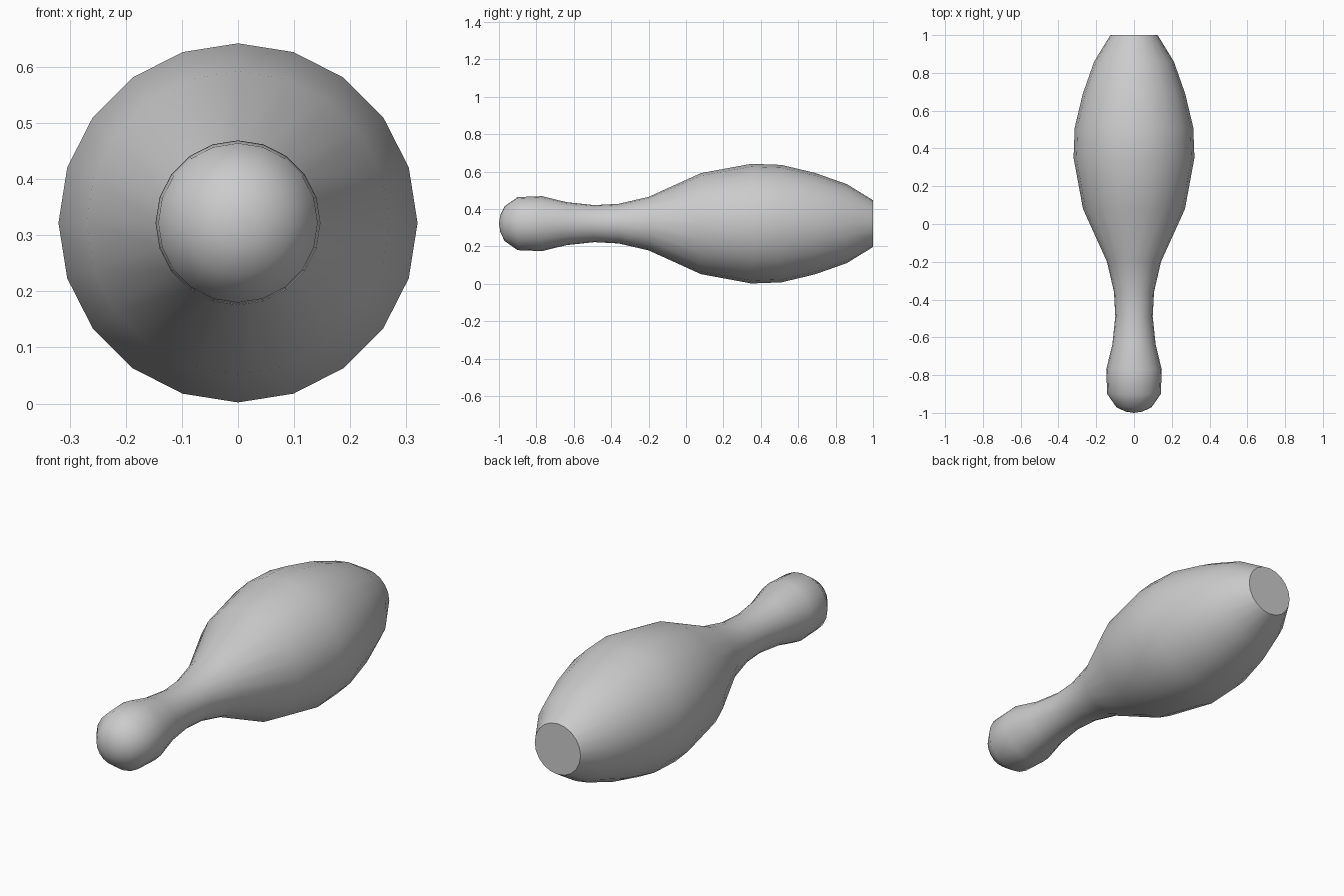
import bpy, bmesh, math

if "Cube" in bpy.data.objects:
    bpy.data.objects.remove(bpy.data.objects["Cube"])

SIDES = 20
CENTRE_Z = 0.322

# Profile along the pin: (y, radius), from rounded head to flat base
profile = [
    (-0.993, 0.045), (-0.97, 0.093), (-0.90, 0.142), (-0.77, 0.147),
    (-0.64, 0.115), (-0.49, 0.099), (-0.36, 0.106), (-0.20, 0.143),
    (0.08, 0.27), (0.35, 0.32), (0.51, 0.314), (0.69, 0.271),
    (0.86, 0.211), (1.0, 0.125),
]

bm = bmesh.new()

# Rings of the lathed body
rings = []
for y, r in profile:
    ring = []
    for i in range(SIDES):
        a = 2 * math.pi * i / SIDES
        ring.append(bm.verts.new((r * math.sin(a), y, CENTRE_Z + r * math.cos(a))))
    rings.append(ring)

# Side walls
for a, b in zip(rings, rings[1:]):
    for i in range(SIDES):
        j = (i + 1) % SIDES
        bm.faces.new((a[i], a[j], b[j], b[i]))

# Head tip and flat base
tip = bm.verts.new((0, -1, CENTRE_Z))
for i in range(SIDES):
    bm.faces.new((tip, rings[0][(i + 1) % SIDES], rings[0][i]))
base = bm.faces.new(rings[-1])

bmesh.ops.recalc_face_normals(bm, faces=bm.faces)

# Smooth body with a crisp base rim
for f in bm.faces:
    f.smooth = f is not base
for e in base.edges:
    e.smooth = False

mesh = bpy.data.meshes.new("bowling_pin")
bm.to_mesh(mesh)
bm.free()
pin = bpy.data.objects.new("bowling_pin", mesh)
bpy.context.collection.objects.link(pin)
